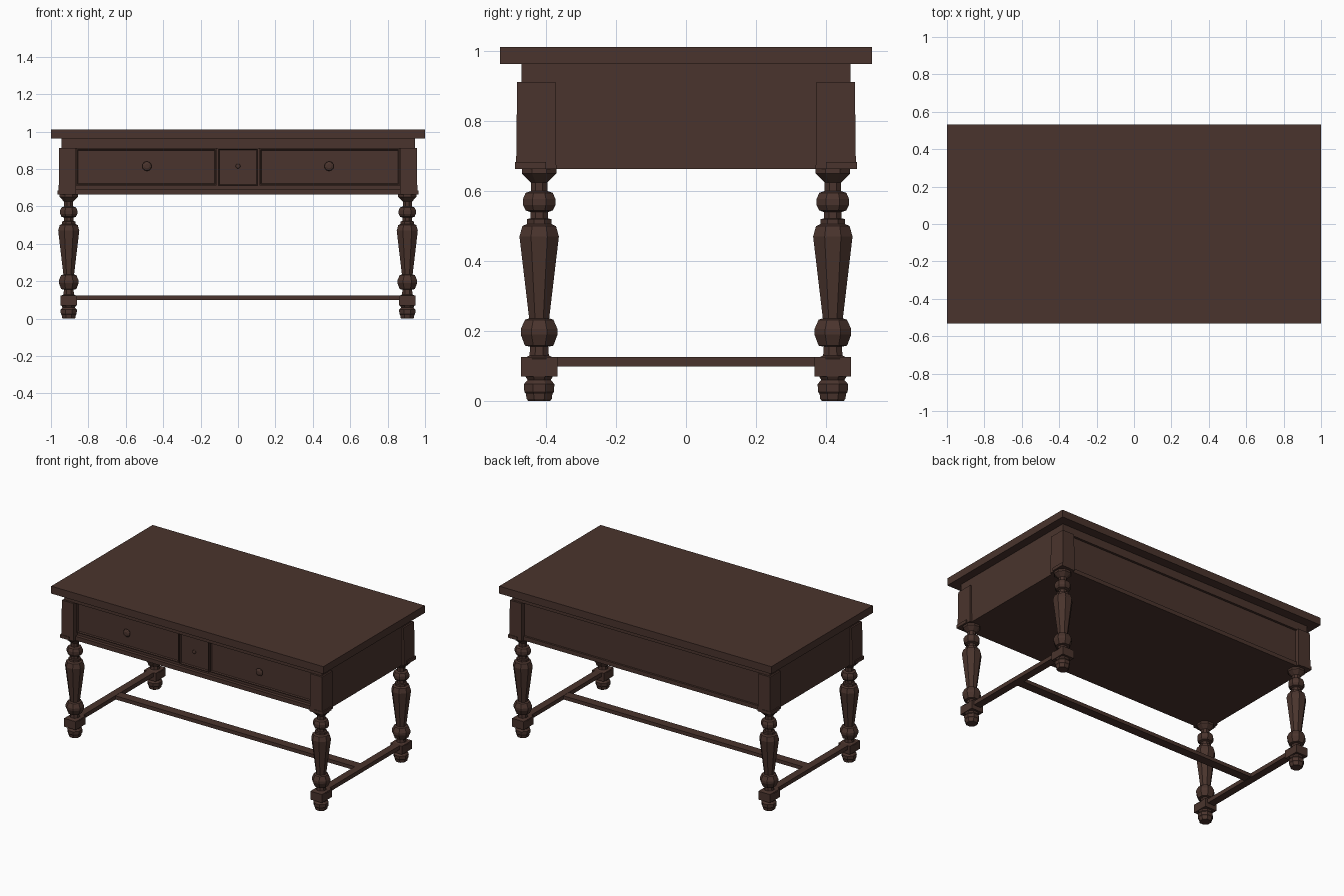
import bpy, bmesh, math
from mathutils import Matrix, Vector

if "Cube" in bpy.data.objects:
    bpy.data.objects.remove(bpy.data.objects["Cube"])

wood = bpy.data.materials.new("dark_walnut")
wood.diffuse_color = (0.068, 0.034, 0.026, 1)
wood.use_nodes = True
wood.node_tree.nodes["Principled BSDF"].inputs["Base Color"].default_value = wood.diffuse_color


def finish(name, bm):
    bmesh.ops.recalc_face_normals(bm, faces=bm.faces)
    me = bpy.data.meshes.new(name)
    bm.to_mesh(me)
    bm.free()
    me.materials.append(wood)
    ob = bpy.data.objects.new(name, me)
    bpy.context.collection.objects.link(ob)
    return ob


def box(name, x, y, z, inset=None, flare=0):
    """Box from (min, max) ranges; optional sunk front panel or flared foot."""
    bm = bmesh.new()
    bmesh.ops.create_cube(bm, size=1)
    for v in bm.verts:
        f = flare if v.co.z < 0 else 0
        sx, sy = math.copysign(f, v.co.x), math.copysign(f, v.co.y)
        v.co = Vector([r[0] + (r[1] - r[0]) * (c + 0.5) for r, c in zip((x, y, z), v.co)])
        v.co.x += sx
        v.co.y += sy
    if inset:
        bm.normal_update()
        front = min(bm.faces, key=lambda f: f.calc_center_median().y)
        for width, depth in inset:
            bmesh.ops.inset_region(bm, faces=[front], thickness=width, depth=depth)
    return finish(name, bm)


def lathe(name, profile, sides, matrix):
    """Closed turning from (radius, height) pairs, flats facing the axes."""
    bm = bmesh.new()
    rings = []
    for r, z in profile:
        rings.append([bm.verts.new(matrix @ Vector((
            r * math.cos(math.tau * (i + 0.5) / sides),
            r * math.sin(math.tau * (i + 0.5) / sides), z))) for i in range(sides)])
    for a, b in zip(rings, rings[1:]):
        for i in range(sides):
            j = (i + 1) % sides
            bm.faces.new((a[i], a[j], b[j], b[i]))
    bm.faces.new(rings[0])
    bm.faces.new(rings[-1])
    return finish(name, bm)


# Top and case
box("table_top", (-1, 1), (-0.532, 0.532), (0.963, 1.012))
box("case", (-0.945, 0.945), (-0.445, 0.455), (0.663, 0.963))
for s, side in ((-1, "left"), (1, "right")):
    x = sorted((s * 0.9, s * 0.945))
    box(side + "_apron", x, (-0.47, 0.47), (0.663, 0.963))
for s, end in ((-1, "front"), (1, "back")):
    box(end + "_top_rail", (-0.945, 0.945), sorted((s * 0.44, s * 0.47)), (0.91, 0.963))
    box(end + "_bottom_rail", (-0.9, 0.9), sorted((s * 0.44, s * 0.468)), (0.663, 0.69))

# Drawers, centre panel and knobs
panel = [(0.008, 0), (0.006, -0.008)]
for s, side in ((-1, "left"), (1, "right")):
    box(side + "_drawer", sorted((s * 0.115, s * 0.865)), (-0.46, -0.44), (0.712, 0.91), panel)
box("centre_panel", (-0.108, 0.108), (-0.462, -0.44), (0.708, 0.912), panel)
knob = [(0.010, 0), (0.010, 0.012), (0.022, 0.016), (0.026, 0.022), (0.022, 0.028), (0.012, 0.032)]
for x, size, name in ((-0.487, 1, "left_knob"), (0.487, 1, "right_knob"), (0, 0.5, "centre_knob")):
    m = Matrix.Translation((x, -0.45, 0.815)) @ Matrix.Rotation(math.pi / 2, 4, 'X') @ Matrix.Scale(size, 4)
    lathe(name, knob, 10, m)

# Octagonal turnings: foot below the block, then the baluster above it
foot = [(0.034, 0), (0.039, 0.006), (0.041, 0.02), (0.046, 0.026), (0.047, 0.048),
        (0.036, 0.06), (0.044, 0.072)]
baluster = [(0.050, 0.12), (0.030, 0.13), (0.028, 0.155), (0.044, 0.158), (0.057, 0.19),
            (0.057, 0.205), (0.044, 0.232), (0.031, 0.236), (0.061, 0.47), (0.052, 0.5),
            (0.038, 0.506), (0.038, 0.52), (0.027, 0.522), (0.027, 0.54), (0.042, 0.545),
            (0.050, 0.56), (0.050, 0.578), (0.042, 0.595), (0.026, 0.6), (0.026, 0.625),
            (0.053, 0.65), (0.053, 0.664)]
for sx, side in ((-1, "left"), (1, "right")):
    for sy, end in ((-1, "front"), (1, "back")):
        n = f"{end}_{side}_"
        cx, cy = sx * 0.905, sy * 0.42
        m = Matrix.Translation((cx, cy, 0))
        lathe(n + "foot", foot, 8, m)
        lathe(n + "leg", baluster, 8, m)
        box(n + "leg_block", (cx - 0.043, cx + 0.043), (cy - 0.052, cy + 0.052), (0.07, 0.125))
        # Corner post with a slightly wider base trim
        px = sorted((sx * 0.87, sx * 0.956))
        py = sorted((sy * 0.374, sy * 0.483))
        box(n + "post", px, py, (0.663, 0.912), flare=0.003)
        box(n + "post_trim", sorted((sx * 0.9, sx * 0.966)), sorted((sy * 0.40, sy * 0.489)),
            (0.663, 0.684))

# Stretchers
for s, side in ((-1, "left"), (1, "right")):
    box(side + "_stretcher", sorted((s * 0.88, s * 0.93)), (-0.4, 0.4), (0.098, 0.125))
box("long_stretcher", (-0.89, 0.89), (-0.03, 0.03), (0.1, 0.124))
